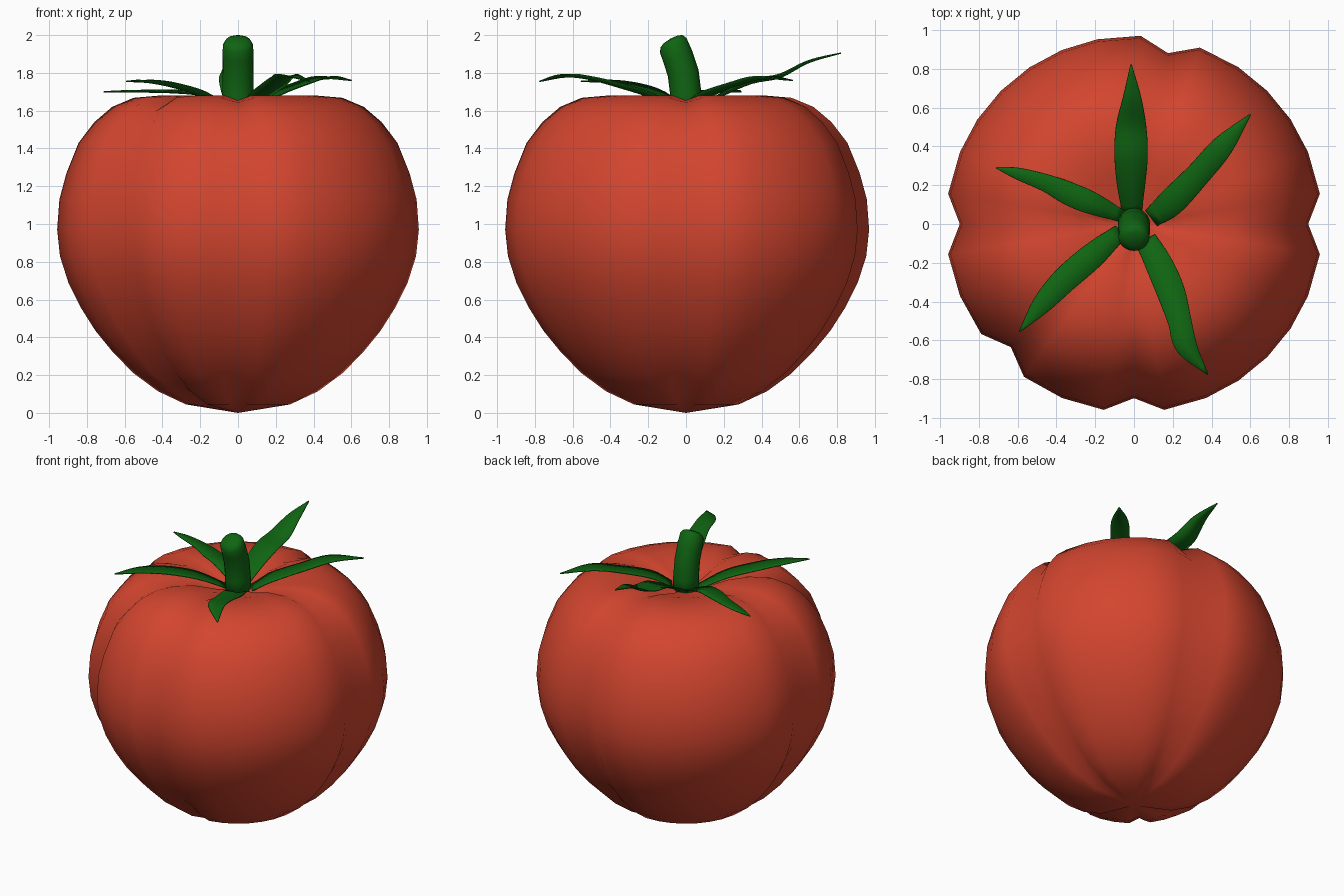
import bpy, bmesh, math
from mathutils import Vector

if "Cube" in bpy.data.objects:
    bpy.data.objects.remove(bpy.data.objects["Cube"])


def material(name, rgb):
    m = bpy.data.materials.new(name)
    m.diffuse_color = (*rgb, 1)
    m.use_nodes = True
    m.node_tree.nodes["Principled BSDF"].inputs["Base Color"].default_value = m.diffuse_color
    return m


RED = material("tomato red", (0.65, 0.06, 0.028))
GREEN = material("leaf green", (0.005, 0.13, 0.006))


def make_object(name, bm, mat):
    bmesh.ops.recalc_face_normals(bm, faces=bm.faces)
    for f in bm.faces:
        f.smooth = True
    me = bpy.data.meshes.new(name)
    bm.to_mesh(me)
    bm.free()
    me.materials.append(mat)
    ob = bpy.data.objects.new(name, me)
    bpy.context.collection.objects.link(ob)
    return ob


def bridge_rings(bm, rings):
    n = len(rings[0])
    for a, b in zip(rings, rings[1:]):
        for i in range(n):
            j = (i + 1) % n
            bm.faces.new((a[i], a[j], b[j], b[i]))


def fan(bm, ring, point):
    tip = bm.verts.new(point)
    for i in range(len(ring)):
        bm.faces.new((ring[i], ring[(i + 1) % len(ring)], tip))


# Fruit: revolved profile with five pinched grooves and a dip on top
PROFILE = [(.28, .045), (.43, .115), (.56, .21), (.67, .32), (.765, .435),
           (.845, .56), (.91, .69), (.955, .83), (.97, .97), (.958, 1.13),
           (.92, 1.27), (.855, 1.43), (.77, 1.54), (.675, 1.62), (.56, 1.668),
           (.42, 1.68), (.28, 1.66), (.14, 1.615)]
SEG = 32
GROOVES = (0, 7, 16, 20, 24)
bm = bmesh.new()
rings = []
for r, z in PROFILE:
    ring = []
    for i in range(SEG):
        a = math.tau * i / SEG
        rr, zz = r, z
        if i in GROOVES:
            rr *= 0.925
            zz += 0.02 if z < 0.3 else (-0.025 if z > 1.5 else 0)
        elif (i + 1) % SEG in GROOVES:
            a += math.radians(2)
        elif i - 1 in GROOVES:
            a -= math.radians(2)
        ring.append(bm.verts.new((rr * math.cos(a), rr * math.sin(a), zz)))
    rings.append(ring)
bridge_rings(bm, rings)
fan(bm, rings[0], (0, 0, 0.0))
fan(bm, rings[-1], (0, 0, 1.59))
make_object("fruit", bm, RED)

# Stem: bent tube with a rounded, tilted end (y, z, radius, lean)
STEM = [(0, 1.55, .083, 0), (0, 1.68, .083, 3), (-.015, 1.8, .083, 12),
        (-.045, 1.89, .082, 22), (-.068, 1.947, .08, 28),
        (-.076, 1.968, .066, 29), (-.081, 1.978, .042, 29)]
bm = bmesh.new()
rings = []
for y, z, r, lean in STEM:
    t = math.radians(lean)
    ring = []
    for i in range(20):
        a = math.tau * i / 20
        u, v = r * math.cos(a), r * math.sin(a)
        ring.append(bm.verts.new((u, y + v * math.cos(t), z + v * math.sin(t))))
    rings.append(ring)
bridge_rings(bm, rings)
fan(bm, rings[0], (0, 0, 1.55))
fan(bm, rings[-1], (0, -.083, 1.981))
make_object("stem", bm, GREEN)


# Leaves: tapered curling strips along a spine (x, y, z, half width)
def smooth_path(pts, steps=4):
    p = [Vector(q) for q in pts]
    p = [2 * p[0] - p[1]] + p + [2 * p[-1] - p[-2]]
    out = []
    for k in range(1, len(p) - 2):
        a, b, c, d = p[k - 1:k + 3]
        for s in range(steps):
            t = s / steps
            out.append(0.5 * (2 * b + (c - a) * t + (2 * a - 5 * b + 4 * c - d) * t ** 2
                              + (3 * b - a - 3 * c + d) * t ** 3))
    return out + [p[-2]]


LEAVES = {
    "back_leaf": [(-.01, .06, 1.61, .05), (-.015, .2, 1.69, .072), (-.015, .35, 1.755, .085),
                  (-.015, .5, 1.785, .078), (-.01, .65, 1.86, .047), (-.015, .82, 1.905, .003)],
    "back_right_leaf": [(.09, .03, 1.61, .05), (.19, .11, 1.68, .07), (.33, .255, 1.735, .063),
                        (.46, .405, 1.775, .055), (.6, .565, 1.76, .003)],
    "back_left_leaf": [(-.06, .04, 1.62, .03), (-.2, .1, 1.685, .055), (-.32, .15, 1.7, .06),
                       (-.45, .21, 1.703, .045), (-.6, .26, 1.702, .03), (-.71, .29, 1.7, .003)],
    "front_left_leaf": [(-.07, -.04, 1.61, .04), (-.21, -.16, 1.69, .065), (-.36, -.29, 1.735, .065),
                        (-.48, -.42, 1.755, .048), (-.59, -.555, 1.755, .003)],
    "front_right_leaf": [(.06, -.08, 1.62, .055), (.13, -.21, 1.685, .07), (.19, -.35, 1.73, .072),
                         (.235, -.5, 1.77, .06), (.27, -.63, 1.785, .055), (.38, -.775, 1.755, .003)],
}
for name, pts in LEAVES.items():
    path = smooth_path(pts)
    bm = bmesh.new()
    rows = []
    for i, q in enumerate(path):
        d = path[min(i + 1, len(path) - 1)] - path[max(i - 1, 0)]
        side = Vector((-d[1], d[0], 0)).normalized()
        c = q.to_3d()
        w = max(q[3], .002)
        sag = Vector((0, 0, 0.12 * w))
        rows.append([bm.verts.new(c + side * w + sag), bm.verts.new(c - sag),
                     bm.verts.new(c - side * w + sag)])
    for a, b in zip(rows, rows[1:]):
        for k in range(2):
            bm.faces.new((a[k], a[k + 1], b[k + 1], b[k]))
    ob = make_object(name, bm, GREEN)
    m = ob.modifiers.new("thickness", "SOLIDIFY")
    m.thickness = 0.006
    m.offset = 0
